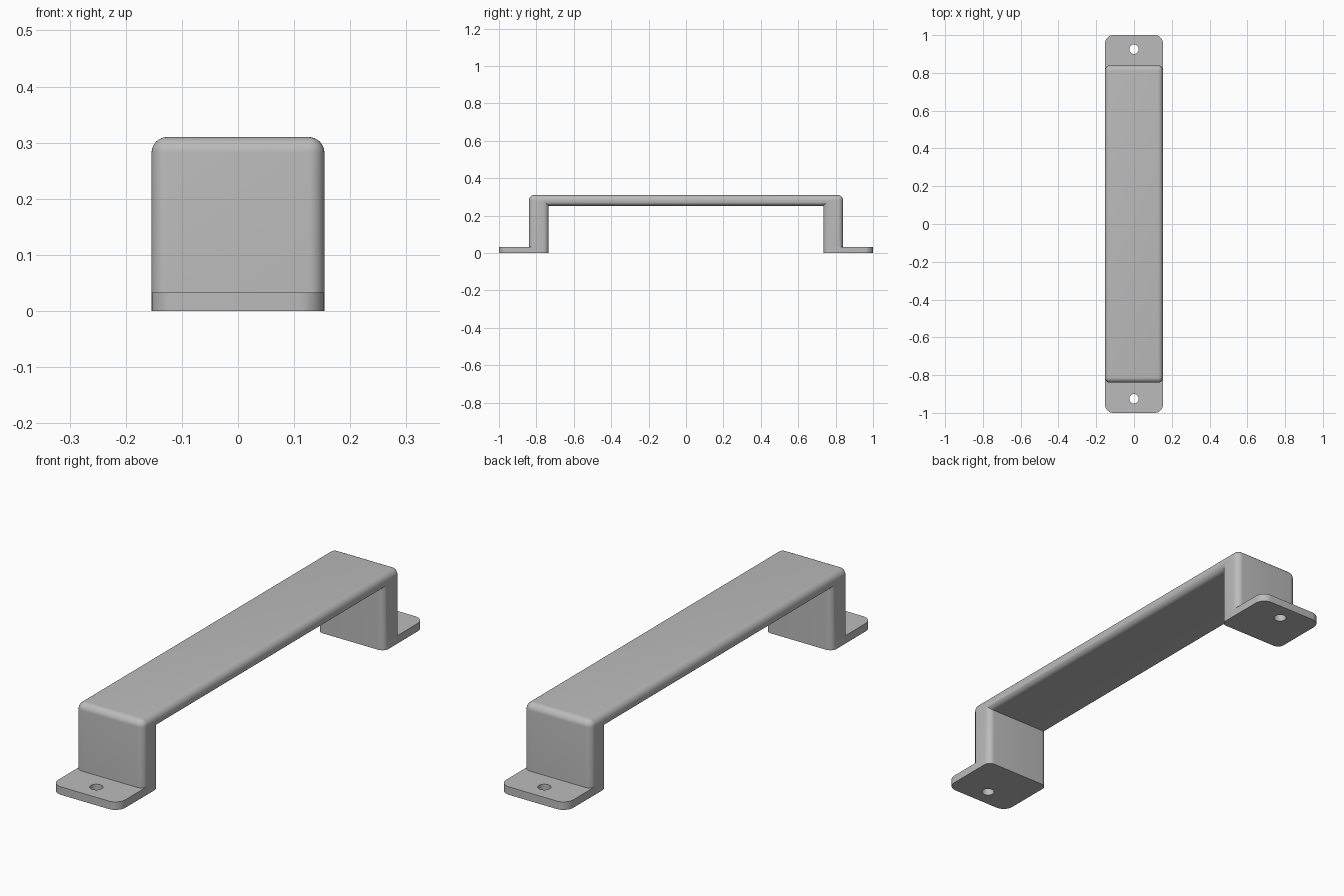
import bpy
import bmesh
import math

cube = bpy.data.objects.get("Cube")
if cube:
    bpy.data.objects.remove(cube, do_unlink=True)

HALF_W = 0.154      # half width of the handle
OUT_Y = 0.84        # outer face of the legs
IN_Y = 0.735        # inner face of the legs
TOP, UNDER = 0.31, 0.252
PLATE = 0.033       # thickness of the foot plates
ROUND = 0.028

grey = bpy.data.materials.new("light grey")
grey.use_nodes = True
colour = (0.5, 0.5, 0.5, 1)
grey.diffuse_color = colour
grey.node_tree.nodes["Principled BSDF"].inputs["Base Color"].default_value = colour


def extrude_profile(bm, points, vector):
    face = bm.faces.new([bm.verts.new(p) for p in points])
    new = bmesh.ops.extrude_face_region(bm, geom=[face])["geom"]
    verts = [v for v in new if isinstance(v, bmesh.types.BMVert)]
    bmesh.ops.translate(bm, verts=verts, vec=vector)
    bmesh.ops.recalc_face_normals(bm, faces=bm.faces)


def bevel(bm, edges, radius):
    bmesh.ops.bevel(bm, geom=edges, offset=radius, segments=8,
                    profile=0.5, affect='EDGES', clamp_overlap=True)


def make_object(bm, name):
    mesh = bpy.data.meshes.new(name)
    bm.to_mesh(mesh)
    bm.free()
    obj = bpy.data.objects.new(name, mesh)
    bpy.context.collection.objects.link(obj)
    mesh.materials.append(grey)
    return obj


def activate(obj):
    bpy.ops.object.select_all(action='DESELECT')
    obj.select_set(True)
    bpy.context.view_layer.objects.active = obj


def smooth(obj):
    activate(obj)
    bpy.ops.object.shade_smooth_by_angle(angle=math.radians(30))


# Grip and both legs: one U profile with rounded outer and side edges
bm = bmesh.new()
profile = [(-OUT_Y, PLATE), (-OUT_Y, TOP), (OUT_Y, TOP), (OUT_Y, PLATE),
           (IN_Y, PLATE), (IN_Y, UNDER), (-IN_Y, UNDER), (-IN_Y, PLATE)]
extrude_profile(bm, [(-HALF_W, y, z) for y, z in profile], (2 * HALF_W, 0, 0))


def is_rounded(edge):
    a, b = (v.co for v in edge.verts)
    if max(a.z, b.z) < PLATE + 0.001:
        return False
    runs_across = abs(a.x - b.x) > 0.01
    return not runs_across or min(a.z, b.z) > TOP - 0.001


bevel(bm, [e for e in bm.edges if is_rounded(e)], ROUND)
smooth(make_object(bm, "handle_grip"))

# Foot plates with rounded corners and a screw hole
for side, name in ((-1, "front_foot_plate"), (1, "back_foot_plate")):
    bm = bmesh.new()
    corners = [(-HALF_W, IN_Y), (HALF_W, IN_Y), (HALF_W, 1), (-HALF_W, 1)]
    extrude_profile(bm, [(x, side * y, 0) for x, y in corners], (0, 0, PLATE))
    for outer, radius in ((True, 0.045), (False, ROUND)):
        bevel(bm, [e for e in bm.edges
                   if abs(e.verts[0].co.z - e.verts[1].co.z) > 0.01
                   and abs(abs(e.verts[0].co.y) - (1 if outer else IN_Y)) < 0.001],
              radius)
    plate = make_object(bm, name)

    bpy.ops.mesh.primitive_cylinder_add(vertices=32, radius=0.025, depth=0.2,
                                        location=(0, side * 0.925, 0))
    cutter = bpy.context.object
    cutter.name = "screw_hole_cutter"
    cutter.hide_render = True
    cut = plate.modifiers.new("screw hole", 'BOOLEAN')
    cut.operation = 'DIFFERENCE'
    cut.solver = 'EXACT'
    cut.object = cutter
    activate(plate)
    bpy.ops.object.modifier_apply(modifier=cut.name)
    bpy.data.objects.remove(cutter, do_unlink=True)
    smooth(plate)
